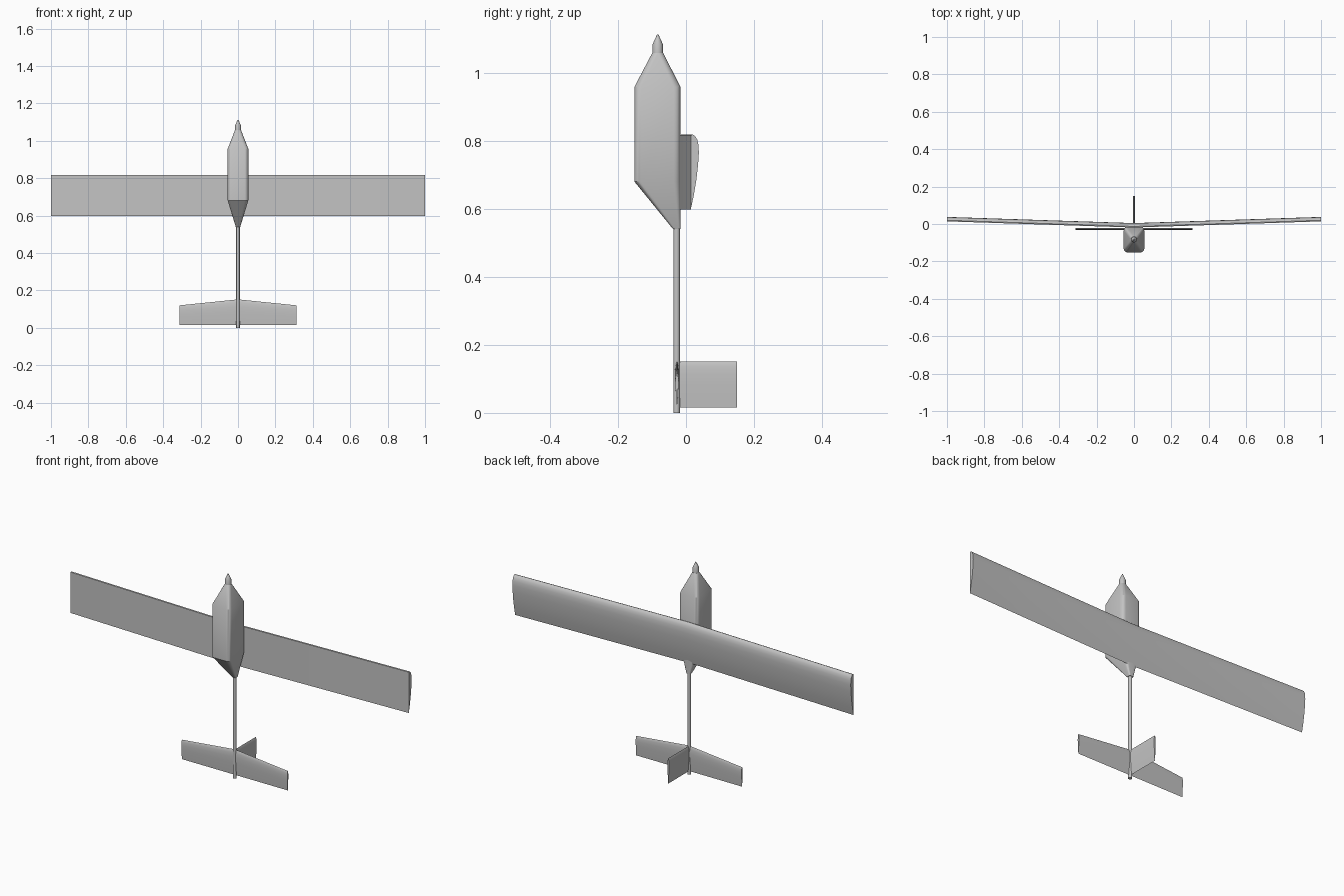
import bpy, bmesh, math
from mathutils import Vector

cube = bpy.data.objects.get("Cube")
if cube:
    bpy.data.objects.remove(cube, do_unlink=True)

grey = bpy.data.materials.new("light grey")
grey.use_nodes = True
COLOUR = (0.55, 0.55, 0.55, 1)
grey.diffuse_color = COLOUR
grey.node_tree.nodes["Principled BSDF"].inputs["Base Color"].default_value = COLOUR


def loft(name, rings, angle=30):
    """Skin a list of equal-length closed sections and cap both ends."""
    bm = bmesh.new()
    loops = [[bm.verts.new(p) for p in ring] for ring in rings]
    n = len(loops[0])
    for a, b in zip(loops, loops[1:]):
        for i in range(n):
            j = (i + 1) % n
            bm.faces.new((a[i], a[j], b[j], b[i]))
    bm.faces.new(loops[0][::-1])
    bm.faces.new(loops[-1])
    bmesh.ops.recalc_face_normals(bm, faces=bm.faces)
    mesh = bpy.data.meshes.new(name)
    bm.to_mesh(mesh)
    bm.free()
    mesh.materials.append(grey)
    obj = bpy.data.objects.new(name, mesh)
    bpy.context.collection.objects.link(obj)
    bpy.ops.object.select_all(action='DESELECT')
    obj.select_set(True)
    bpy.context.view_layer.objects.active = obj
    bpy.ops.object.shade_smooth_by_angle(angle=math.radians(angle))
    return obj


def rounded(z, y0, y1, half, r, steps=5):
    """Rounded rectangle section at height z."""
    cy, hy = (y0 + y1) / 2, (y1 - y0) / 2
    pts = []
    for k, (sx, sy) in enumerate(((1, 1), (-1, 1), (-1, -1), (1, -1))):
        for s in range(steps + 1):
            a = math.pi / 2 * (k + s / steps)
            pts.append((sx * (half - r) + r * math.cos(a),
                        cy + sy * (hy - r) + r * math.sin(a), z))
    return pts


def circle(z, y, r, n=16):
    return [(r * math.cos(2 * math.pi * i / n), y + r * math.sin(2 * math.pi * i / n), z)
            for i in range(n)]


# Pod: tapered tail, straight body, tapered nose
loft("fuselage_pod", [
    rounded(0.54, -0.038, -0.016, 0.012, 0.006),
    rounded(0.68, -0.152, -0.016, 0.055, 0.02),
    rounded(0.957, -0.152, -0.016, 0.055, 0.02),
    rounded(1.058, -0.099, -0.067, 0.016, 0.0155)])

# Spinner with a pointed tip
loft("spinner", [circle(z, -0.083, r) for z, r in
                 ((1.05, 0.0155), (1.082, 0.0155), (1.097, 0.009), (1.112, 0.002))])

# Tail boom
loft("tail_boom", [circle(0, -0.0275, 0.0095), circle(0.56, -0.0275, 0.0095)])

# Wing: flat-bottomed section as (height above bottom, z), swept along the dihedral
UPPER = [(0, 0.598), (0.009, 0.64), (0.0165, 0.685), (0.0215, 0.73), (0.0238, 0.765),
         (0.0225, 0.788), (0.019, 0.803), (0.013, 0.813), (0.006, 0.818), (0, 0.816)]


def wing_section(x):
    base = -0.019 + 0.033 * abs(x)
    return [(x, base + h, z) for h, z in UPPER]


loft("wing", [wing_section(x) for x in (-1, 0, 1)])


def symmetric_section(z0, z1, half):
    """Symmetric aerofoil as (offset, z), leading edge at z1."""
    side = [(0.25, 0.45), (0.5, 0.8), (0.72, 1.0), (0.88, 0.8), (0.96, 0.45)]
    pts = [(0, 0)] + side + [(1, 0)] + [(t, -h) for t, h in side[::-1]]
    return [(h * half, z0 + t * (z1 - z0)) for t, h in pts]


# Tailplane: straight trailing edge, tapered leading edge
loft("tailplane", [[(x, -0.0265 + o, z) for o, z in symmetric_section(0.016, top, half)]
                   for x, top, half in ((-0.313, 0.12, 0.0045), (0, 0.152, 0.006),
                                        (0.313, 0.12, 0.0045))])

# Upright fin
loft("fin", [[(o, y, z) for o, z in symmetric_section(0.016, 0.151, 0.005)]
             for y in (-0.027, 0.15)])
